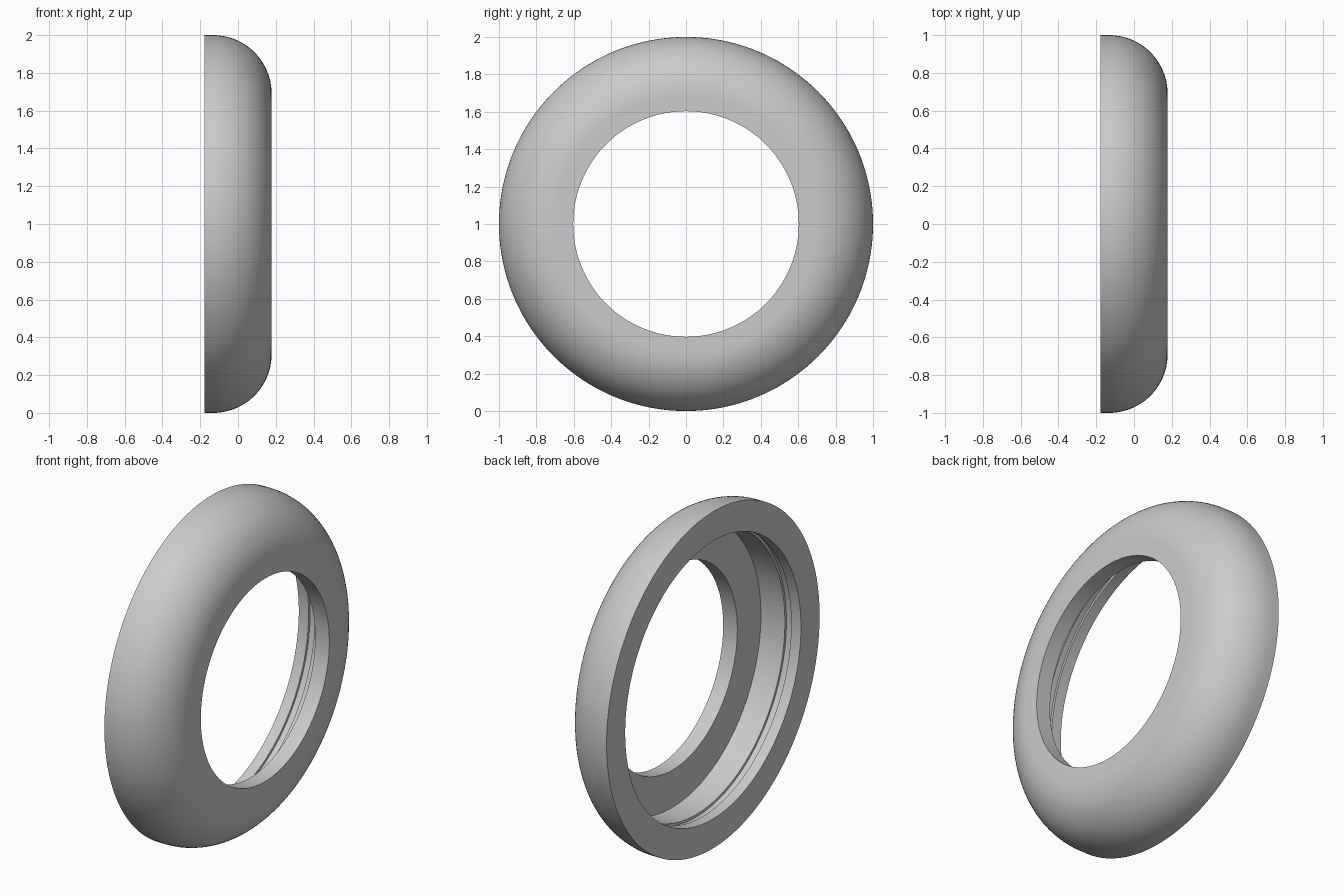
import bpy
import bmesh
from math import sin, cos, pi, radians
from mathutils import Vector

SEGMENTS = 160
ARC_STEPS = 24

cube = bpy.data.objects.get("Cube")
if cube:
    bpy.data.objects.remove(cube, do_unlink=True)

grey = bpy.data.materials.new("plain_grey")
grey.use_nodes = True
colour = (0.6, 0.6, 0.6, 1)
grey.diffuse_color = colour
grey.node_tree.nodes["Principled BSDF"].inputs["Base Color"].default_value = colour

# Main dimensions: x runs along the ring axis, radii are measured from it
back, front, shoulder = -0.178, 0.178, 0.085
outer_r, hole_r, bore_r, groove_r = 1.0, 0.603, 0.825, 0.84
round_r = 0.31

# Rounded outer shell, from the back rim to the front face
profile = [(back, outer_r)]
for i in range(ARC_STEPS + 1):
    a = pi / 2 * i / ARC_STEPS
    profile.append((front - round_r + round_r * sin(a),
                    outer_r - round_r + round_r * cos(a)))

# Front hole, inner shoulder, and the bore with its shallow groove
groove_in, groove_out = back + 0.106, back + 0.064
profile += [(front, hole_r), (shoulder, hole_r), (shoulder, bore_r),
            (groove_in, bore_r), (groove_in, groove_r),
            (groove_out, groove_r), (groove_out, bore_r), (back, bore_r)]

# Revolve the closed profile around the axis
bm = bmesh.new()
verts = [bm.verts.new((x, 0, r)) for x, r in profile]
edges = [bm.edges.new((verts[i - 1], verts[i])) for i in range(len(verts))]
bmesh.ops.spin(bm, geom=verts + edges, cent=Vector(), axis=Vector((1, 0, 0)),
               angle=2 * pi, steps=SEGMENTS, use_merge=False)
bmesh.ops.remove_doubles(bm, verts=bm.verts, dist=0.0001)
bmesh.ops.recalc_face_normals(bm, faces=bm.faces)
bmesh.ops.translate(bm, verts=bm.verts, vec=(0, 0, outer_r))

mesh = bpy.data.meshes.new("rounded_ring")
bm.to_mesh(mesh)
bm.free()
mesh.materials.append(grey)
ring = bpy.data.objects.new("rounded_ring", mesh)
bpy.context.collection.objects.link(ring)

bpy.ops.object.select_all(action="DESELECT")
ring.select_set(True)
bpy.context.view_layer.objects.active = ring
bpy.ops.object.shade_smooth_by_angle(angle=radians(30))
